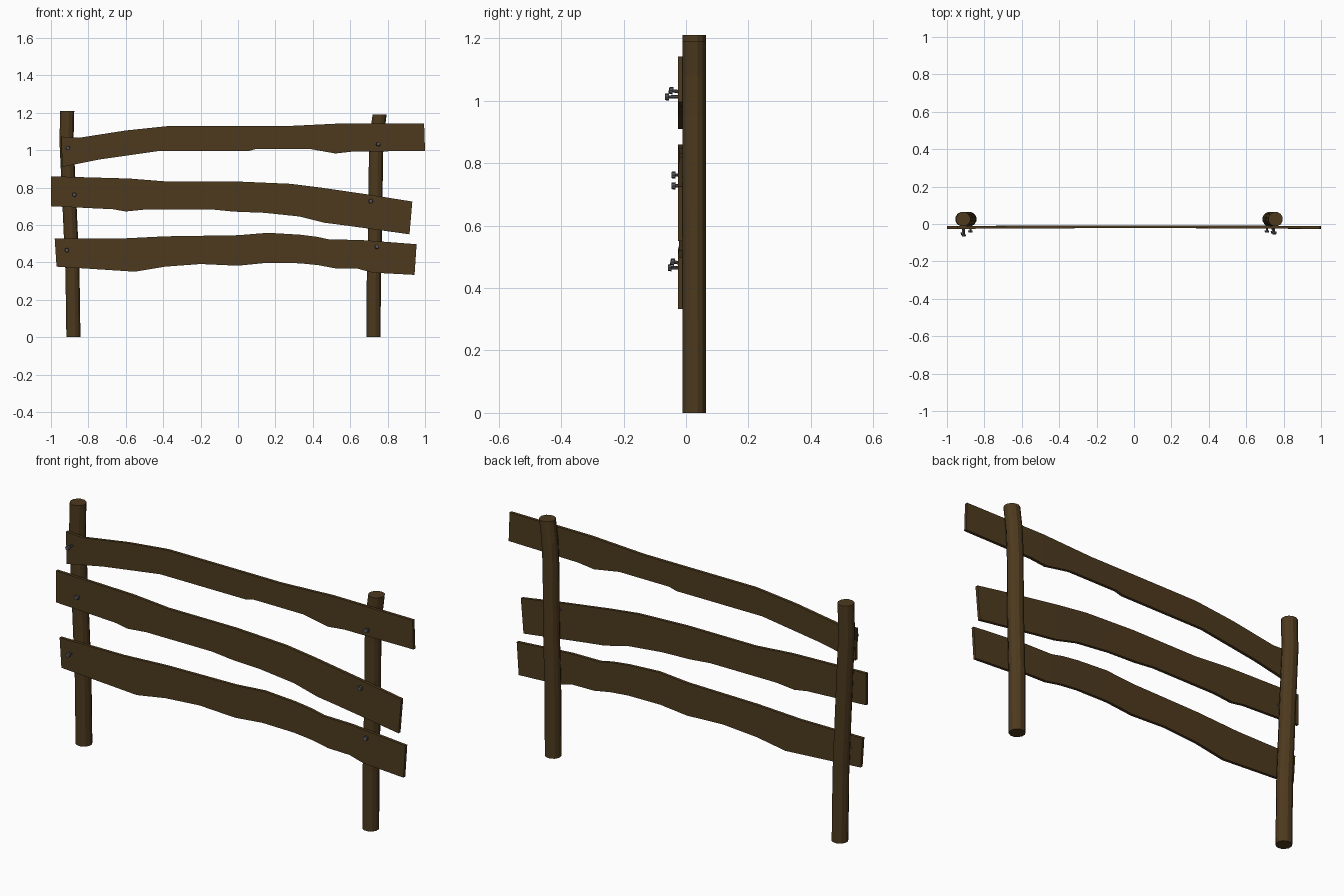
import bpy, bmesh, math
from mathutils import Vector, Matrix

if "Cube" in bpy.data.objects:
    bpy.data.objects.remove(bpy.data.objects["Cube"])


def material(name, color):
    m = bpy.data.materials.new(name)
    m.diffuse_color = color
    m.use_nodes = True
    m.node_tree.nodes["Principled BSDF"].inputs["Base Color"].default_value = m.diffuse_color
    return m


WOOD = material("wood", (0.075, 0.042, 0.013, 1))
METAL = material("iron", (0.09, 0.09, 0.1, 1))


def finish(name, bm, mat):
    bmesh.ops.recalc_face_normals(bm, faces=bm.faces[:])
    me = bpy.data.meshes.new(name)
    bm.to_mesh(me)
    bm.free()
    me.materials.append(mat)
    ob = bpy.data.objects.new(name, me)
    bpy.context.collection.objects.link(ob)
    return ob


def bridge(bm, rings):
    # Skin a list of closed rings and cap both ends
    for a, b in zip(rings, rings[1:]):
        n = len(a)
        for i in range(n):
            j = (i + 1) % n
            bm.faces.new((a[i], a[j], b[j], b[i]))
    bm.faces.new(rings[0])
    bm.faces.new(rings[-1])


def post(name, path, radius=0.039, sides=12):
    # Crooked round post, path given as (x, z)
    bm = bmesh.new()
    rings = []
    for k, (x, z) in enumerate(path):
        a, b = path[max(k - 1, 0)], path[min(k + 1, len(path) - 1)]
        slope = 0 if k in (0, len(path) - 1) else -(b[0] - a[0]) / (b[1] - a[1])
        ring = []
        for i in range(sides):
            t = 2 * math.pi * (i + 0.5) / sides
            dx = radius * math.cos(t)
            ring.append(bm.verts.new((x + dx, 0.026 + radius * math.sin(t), z + dx * slope)))
        rings.append(ring)
    bridge(bm, rings)
    return finish(name, bm, WOOD)


def sample(line, x):
    for (x0, z0), (x1, z1) in zip(line, line[1:]):
        if x <= x1:
            return z0 + (z1 - z0) * (x - x0) / (x1 - x0)
    return line[-1][1]


def board(name, top, bottom, front=-0.026, back=-0.011):
    # Rough plank between an upper and a lower (x, z) edge, with a slight bow
    def rel(line):
        return [(p[0] - line[0][0]) / (line[-1][0] - line[0][0]) for p in line]
    bm = bmesh.new()
    rings = []
    for t in sorted(set(round(v, 3) for v in rel(top) + rel(bottom))):
        xt = top[0][0] + t * (top[-1][0] - top[0][0])
        xb = bottom[0][0] + t * (bottom[-1][0] - bottom[0][0])
        zt, zb = sample(top, xt), sample(bottom, xb)
        bow = 0.004 * math.sin(math.pi * t)
        rings.append([bm.verts.new(v) for v in (
            (xt, front + bow, zt), (xt, back + bow, zt),
            (xb, back + bow, zb), (xb, front + bow, zb))])
    bridge(bm, rings)
    return finish(name, bm, WOOD)


def nail(name, x, z, tip, lean):
    # Shank with a flat head, driven slightly askew
    bm = bmesh.new()
    length = -0.005 - tip
    for r, h, mid in ((0.006, length, length / 2), (0.012, 0.012, length - 0.006)):
        bmesh.ops.create_cone(bm, cap_ends=True, segments=8, radius1=r, radius2=r * 0.85,
                              depth=h, matrix=Matrix.Translation((0, 0, mid)))
    aim = Vector((lean * 0.5, -1, lean)).to_track_quat('Z', 'Y').to_matrix().to_4x4()
    bm.transform(Matrix.Translation((x, -0.005, z)) @ aim)
    return finish(name, bm, METAL)


# Posts
post("left_post", [(-.88, 0), (-.885, .35), (-.897, .62), (-.905, .8), (-.917, 1.05), (-.913, 1.21)])
post("right_post", [(.725, 0), (.726, .3), (.735, .65), (.737, .95), (.743, 1.08), (.757, 1.19)])

# Boards
board("top_board",
      [(-.945, 1.072), (-.85, 1.066), (-.6, 1.105), (-.38, 1.128), (.25, 1.128), (.54, 1.142), (.995, 1.142)],
      [(-.94, .91), (-.74, .95), (-.42, .996), (.06, .996), (.1, 1.007), (.38, 1.007), (.52, .982),
       (.61, .992), (1.0, .996)])
board("middle_board",
      [(-1, .86), (-.58, .848), (-.38, .832), (0, .832), (.28, .82), (.44, .80), (.7, .762), (.932, .725)],
      [(-1, .70), (-.67, .684), (-.6, .672), (-.5, .682), (-.13, .682), (-.02, .671), (.14, .665),
       (.33, .645), (.46, .612), (.57, .598), (.917, .55)])
board("bottom_board",
      [(-.98, .527), (-.63, .527), (-.39, .539), (0, .545), (.16, .558), (.33, .548), (.42, .537),
       (.49, .522), (.65, .52), (.955, .497)],
      [(-.97, .377), (-.55, .35), (-.39, .377), (-.2, .391), (0, .382), (.15, .397), (.33, .395),
       (.43, .385), (.52, .368), (.64, .366), (.72, .345), (.944, .333)])

# Nails
for i, (x, z, tip, lean) in enumerate([
        (-.91, 1.012, -.067, 0), (.747, 1.026, -.055, .15),
        (-.875, .762, -.046, 0), (.71, .727, -.046, 0),
        (-.915, .465, -.058, 0), (.74, .478, -.05, .15)]):
    nail(f"nail_{i + 1}", x, z, tip, lean)
